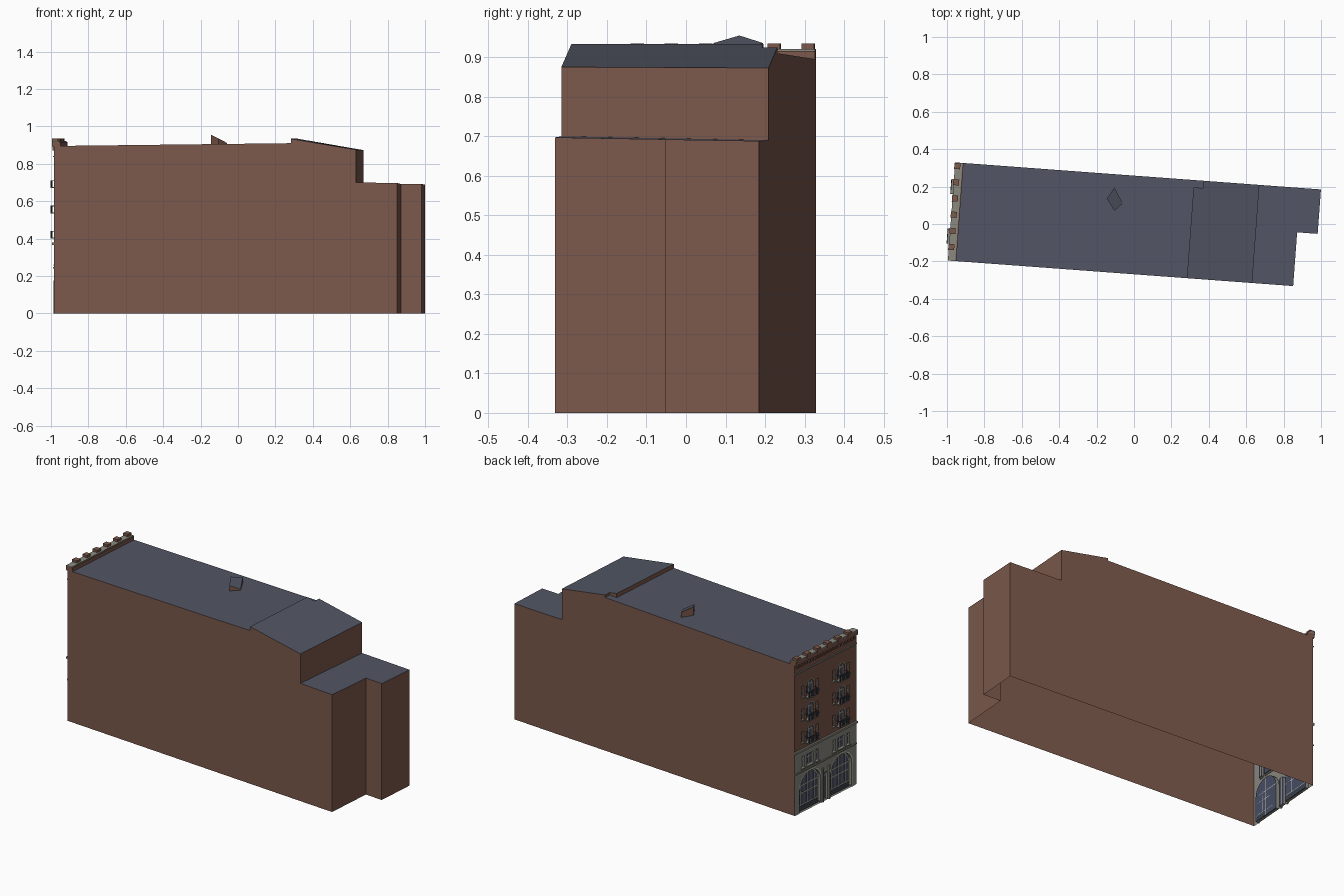
import bpy, bmesh, math
from mathutils import Vector

cube = bpy.data.objects.get("Cube")
if cube:
    bpy.data.objects.remove(cube)


def material(name, hex_code):
    srgb = [int(hex_code[i:i + 2], 16) / 255 for i in (0, 2, 4)]
    col = [c / 12.92 if c < 0.04 else ((c + 0.055) / 1.055) ** 2.4 for c in srgb] + [1]
    m = bpy.data.materials.new(name)
    m.use_nodes = True
    m.diffuse_color = col
    m.node_tree.nodes["Principled BSDF"].inputs["Base Color"].default_value = col
    return m


BRICK = material("brick", "7C594C")
SLATE = material("slate roof", "525664")
STONE = material("grey stone", "8B8A80")
LIGHT = material("pale frame", "C4C3B8")
GLASS = material("blue glass", "474E66")
IRON = material("dark iron", "3C414E")

# Building frame: u runs back from the street front, v across it
ANGLE = math.radians(-4.23)
U = Vector((math.cos(ANGLE), math.sin(ANGLE), 0))
V = Vector((-math.sin(ANGLE), math.cos(ANGLE), 0))
ORIGIN = Vector((-0.984, -0.196, 0))
W = 0.526
parts = {}


def place(u, v, z):
    return ORIGIN + U * u + V * v + Vector((0, 0, z))


def add(name, mat, verts, faces, solid=False):
    """Collect geometry for a named part."""
    p = parts.setdefault(name, dict(mat=mat, verts=[], faces=[], solid=solid))
    n = len(p["verts"])
    p["verts"] += [place(*c) for c in verts]
    p["faces"] += [[i + n for i in f] for f in faces]


def face(name, mat, *verts):
    add(name, mat, verts, [range(len(verts))])


def box(name, mat, u, v, z):
    verts = [(a, b, c) for a in u for b in v for c in z]
    add(name, mat, verts, [(0, 1, 3, 2), (4, 6, 7, 5), (0, 4, 5, 1),
                           (2, 3, 7, 6), (0, 2, 6, 4), (1, 5, 7, 3)], True)


def opening(vc, w, z0, spring, rise=0, steps=10):
    """Outline of a rectangular or arched opening in (v, z)."""
    h = w / 2
    pts = [(vc + h, z0), (vc - h, z0)]
    if rise:
        for i in range(steps + 1):
            a = math.pi * i / steps
            pts.append((vc - h * math.cos(a), spring + rise * math.sin(a)))
    else:
        pts += [(vc - h, spring), (vc + h, spring)]
    return pts


def ring(name, mat, outer, inner, uo, ui):
    n = len(outer)
    add(name, mat, [(uo, *p) for p in outer] + [(ui, *p) for p in inner],
        [(i, (i + 1) % n, n + (i + 1) % n, n + i) for i in range(n)])


def window(holes, wall, wall_mat, vc, w, z0, spring, rise=0, depth=0.012, edge=0.004, bars=1, rails=()):
    """Recessed window with reveal, frame, glass and glazing bars."""
    loop = opening(vc, w, z0, spring, rise)
    inner = opening(vc, w - 2 * edge, z0 + edge, spring if rise else spring - edge,
                    max(rise - edge, 0))
    holes.append(loop)
    ring(wall + "_reveals", wall_mat, loop, loop, 0, depth)
    ring("window_frames", LIGHT, loop, inner, depth - 0.002, depth - 0.002)
    face("window_glass", GLASS, *[(depth, *p) for p in loop])
    for i in range(1, bars + 1):
        b = vc - w / 2 + w * i / (bars + 1)
        k = 2 * (b - vc) / w
        top = spring + rise * math.sqrt(1 - k * k)
        box("glazing_bars", LIGHT, (depth - 0.003, depth), (b - 0.0015, b + 0.0015), (z0, top))
    for r in rails:
        box("glazing_bars", LIGHT, (depth - 0.004, depth), (vc - w / 2, vc + w / 2), (r, r + 0.004))


def sheet(name, mat, z0, z1, holes):
    """Flat front wall pierced by openings."""
    bm = bmesh.new()
    for loop in [[(W, z0), (0, z0), (0, z1), (W, z1)]] + holes:
        vs = [bm.verts.new((0, *p)) for p in loop]
        for i, v in enumerate(vs):
            bm.edges.new((v, vs[(i + 1) % len(vs)]))
    bmesh.ops.triangle_fill(bm, edges=bm.edges[:], use_beauty=True, normal=(-1, 0, 0))
    bm.normal_update()
    for f in bm.faces:
        if f.normal.x > 0:
            f.normal_flip()
    bm.verts.index_update()
    add(name, mat, [v.co[:] for v in bm.verts], [[v.index for v in f.verts] for f in bm.faces])
    bm.free()


# Side, end and notch walls, open underneath
E, N, X, S, K, T = 1.84, 0.288, 1.95, 1.62, 1.27, 1.32
face("side_walls", BRICK, (0, 0, 0), (E, 0, 0), (E, 0, .697), (S, 0, .7), (S, 0, .875),
     (K, 0, .934), (K, 0, .91), (0, 0, .895))
face("side_walls", BRICK, (0, W, 0), (0, W, .895), (T, W, .91), (T, W, .925),
     (S, W, .873), (S, W, .69), (X, W, .688), (X, W, 0))
face("end_walls", BRICK, (E, 0, 0), (E, N, 0), (E, N, .692), (E, 0, .697))
face("end_walls", BRICK, (E, N, 0), (X, N, 0), (X, N, .692), (E, N, .692))
face("end_walls", BRICK, (X, N, 0), (X, W, 0), (X, W, .688), (X, N, .692))
face("end_walls", BRICK, (S, 0, .7), (S, W, .69), (S, W, .873), (S, 0, .875))

# Roofs and the step between them
C = 0.487
face("main_roof", SLATE, (0, 0, .895), (K, 0, .91), (K, C, .91), (T, C, .91), (T, W, .91), (0, W, .895))
face("rear_sloped_roof", SLATE, (K, 0, .934), (S, 0, .875), (S, W, .873), (T, W, .925),
     (T, C, .925), (K, C, .934))
face("wing_roof", SLATE, (S, 0, .7), (E, 0, .697), (E, N, .692), (X, N, .692), (X, W, .688), (S, W, .69))
face("roof_step", BRICK, (K, 0, .91), (K, 0, .934), (K, C, .934), (K, C, .91))
face("roof_step", BRICK, (K, C, .91), (K, C, .934), (T, C, .925), (T, C, .91))
face("roof_step", BRICK, (T, C, .91), (T, C, .925), (T, W, .925), (T, W, .91))

# Roof hatch with a sloping lid
lid = [(-.145, .135, .955), (-.105, .07, .936), (-.06, .11, .912), (-.105, .195, .936)]
lid = [((p := Vector((x, y, 0)) - ORIGIN).dot(U), p.dot(V), z) for x, y, z in lid]
face("roof_hatch_lid", SLATE, *lid)
for a, b in zip(lid, lid[1:] + lid[:1]):
    face("roof_hatch_sides", BRICK, (*a[:2], .9), (*b[:2], .9), b, a)

# Street front: mirrored bays of windows
brick_holes, stone_holes = [], []
for side in (-1, 1):
    mid = W / 2 + side * 0.132
    for z in (0.405, 0.54, 0.675):
        window(brick_holes, "brick_front", BRICK, mid, .058, z, z + .064, .024, rails=(z + .06,))
        arch_out = opening(mid, .07, z, z + .064, .031)
        arch_in = opening(mid, .058, z, z + .064, .024)
        ring("window_surrounds", STONE, arch_out[1:], arch_in[1:], -.003, -.003)
        for s in (-1, 1):
            window(brick_holes, "brick_front", BRICK, mid + s * .062, .02, z + .008, z + .072,
                   bars=0, rails=(z + .04,))
            v = mid + s * .062
            box("window_sills", STONE, (-.005, .004), (v - .014, v + .014), (z + .002, z + .008))
        # Iron balcony
        lo, hi = mid - .04, mid + .04
        box("balcony_floors", STONE, (-.024, 0), (lo, hi), (z - .005, z))
        box("balcony_rails", IRON, (-.025, -.021), (lo, hi), (z + .032, z + .036))
        for s in (lo, hi - .003):
            box("balcony_rails", IRON, (-.025, 0), (s, s + .003), (z + .032, z + .036))
        for i in range(11):
            v = lo + .0015 + .0077 * i
            box("balcony_rails", IRON, (-.0245, -.0215), (v - .0015, v + .0015), (z, z + .034))
    # Stone first floor
    for off, w in ((-.06, .026), (0, .056), (.06, .026)):
        window(stone_holes, "stone_front", STONE, mid + off, w, .262, .33, rails=(.305,))
        box("window_sills", STONE, (-.006, .004), (mid + off - w / 2 - .004, mid + off + w / 2 + .004), (.255, .262))
    # Shopfront arch
    window(stone_holes, "stone_front", STONE, mid, .18, 0, .145, .083, .02, .006, 5, (.03, .1, .145))
    box("shopfront_base", IRON, (.014, .02), (mid - .084, mid + .084), (0, .03))
    ring("arch_mouldings", LIGHT, opening(mid, .196, 0, .145, .091)[1:],
         opening(mid, .18, 0, .145, .083)[1:], -.004, -.004)
    # Pilasters beside the central door
    v = W / 2 + side * .027
    box("pilasters", STONE, (-.008, 0), (v - .005, v + .005), (0, .2))
window(stone_holes, "stone_front", STONE, W / 2, .036, 0, .15, .018, .016, rails=(.14,))
sheet("brick_front", BRICK, .37, .92, brick_holes)
sheet("stone_front", STONE, 0, .37, stone_holes)
box("stone_ledge", STONE, (-.01, 0), (0, W), (.366, .378))
box("shopfront_ledge", STONE, (-.005, 0), (0, W), (.24, .247))

# Cornice, parapet and raised blocks
box("parapet", BRICK, (.001, .034), (0, W), (.88, .916))
box("cornice", BRICK, (-.01, 0), (0, W), (.892, .916))
box("coping", STONE, (-.011, .028), (0, W), (.916, .921))
box("cornice_band", STONE, (-.005, 0), (0, W), (.835, .842))
for i in range(20):
    v = .016 + i * .026
    box("dentils", BRICK, (-.008, 0), (v - .006, v + .006), (.872, .892))
for i in range(6):
    v = .073 + i * .0868
    box("parapet_blocks", BRICK, (-.014, .018), (v - .016, v + .016), (.91, .935))

# Make one object per part
for name, p in parts.items():
    me = bpy.data.meshes.new(name)
    me.from_pydata(p["verts"], [], p["faces"])
    me.materials.append(p["mat"])
    bm = bmesh.new()
    bm.from_mesh(me)
    if p["solid"]:
        bmesh.ops.recalc_face_normals(bm, faces=bm.faces[:])
    bm.to_mesh(me)
    bm.free()
    bpy.context.collection.objects.link(bpy.data.objects.new(name, me))
